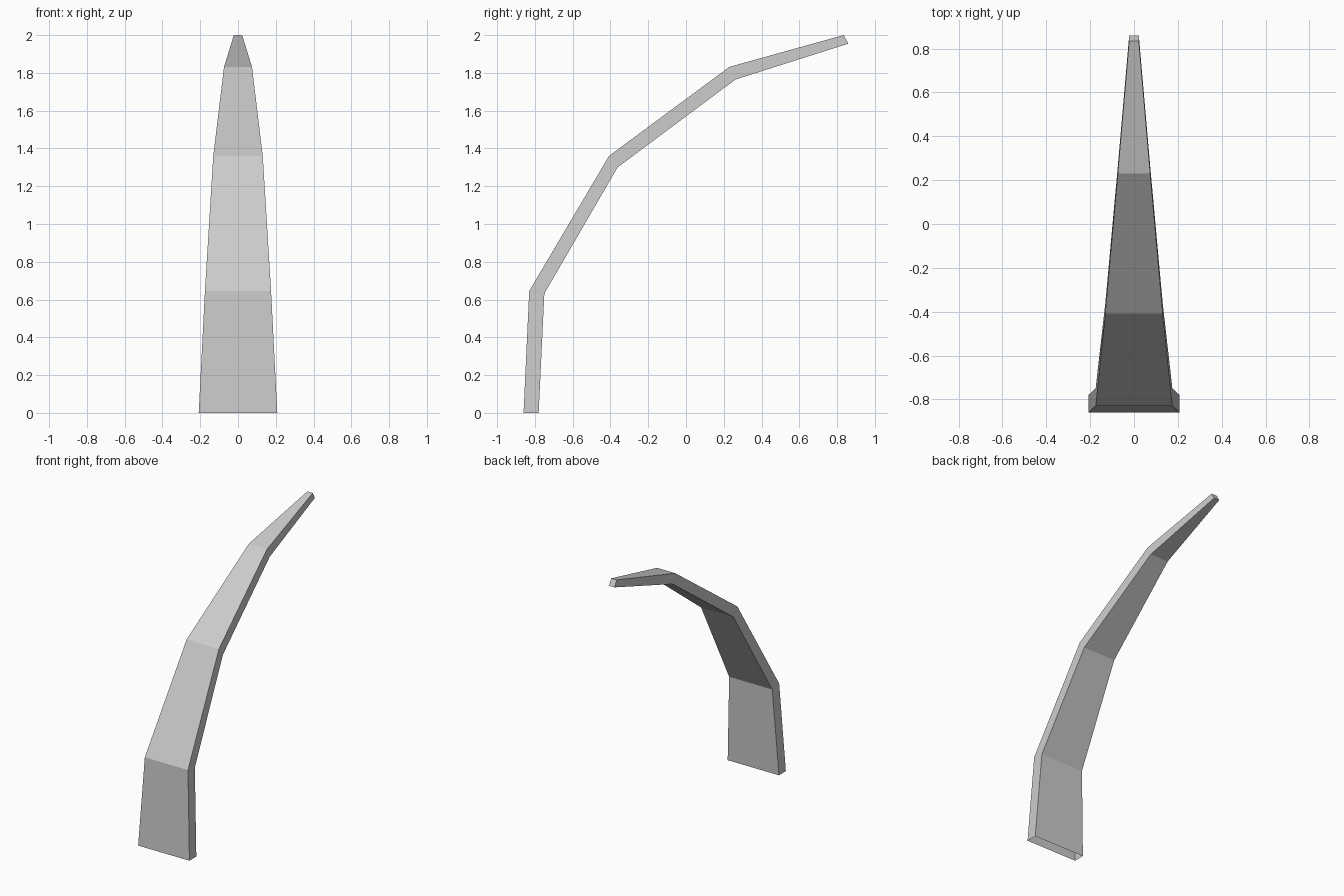
import bpy
import bmesh

cube = bpy.data.objects.get("Cube")
if cube:
    bpy.data.objects.remove(cube, do_unlink=True)

# Flat grey material
grey = bpy.data.materials.new("light_grey")
grey.use_nodes = True
colour = (0.6, 0.6, 0.6, 1.0)
grey.diffuse_color = colour
grey.node_tree.nodes["Principled BSDF"].inputs["Base Color"].default_value = colour

# Stations along the arch: half width, outer (y, z), inner (y, z)
stations = [
    (0.208, (-0.86, 0.0), (-0.78, 0.0)),
    (0.175, (-0.83, 0.645), (-0.75, 0.632)),
    (0.131, (-0.408, 1.36), (-0.362, 1.30)),
    (0.074, (0.23, 1.832), (0.262, 1.765)),
    (0.022, (0.835, 2.0), (0.86, 1.955)),
]

# Tapering curved spike: rectangular rings joined in sequence, open at the foot
bm = bmesh.new()
rings = []
for half, outer, inner in stations:
    corners = [(-half, *outer), (half, *outer), (half, *inner), (-half, *inner)]
    rings.append([bm.verts.new(c) for c in corners])
for low, high in zip(rings, rings[1:]):
    for i in range(4):
        j = (i + 1) % 4
        bm.faces.new((low[i], low[j], high[j], high[i]))

# Tip cap
bm.faces.new(rings[-1])

mesh = bpy.data.meshes.new("curved_spike")
bm.to_mesh(mesh)
bm.free()
mesh.materials.append(grey)
spike = bpy.data.objects.new("curved_spike", mesh)
bpy.context.collection.objects.link(spike)
